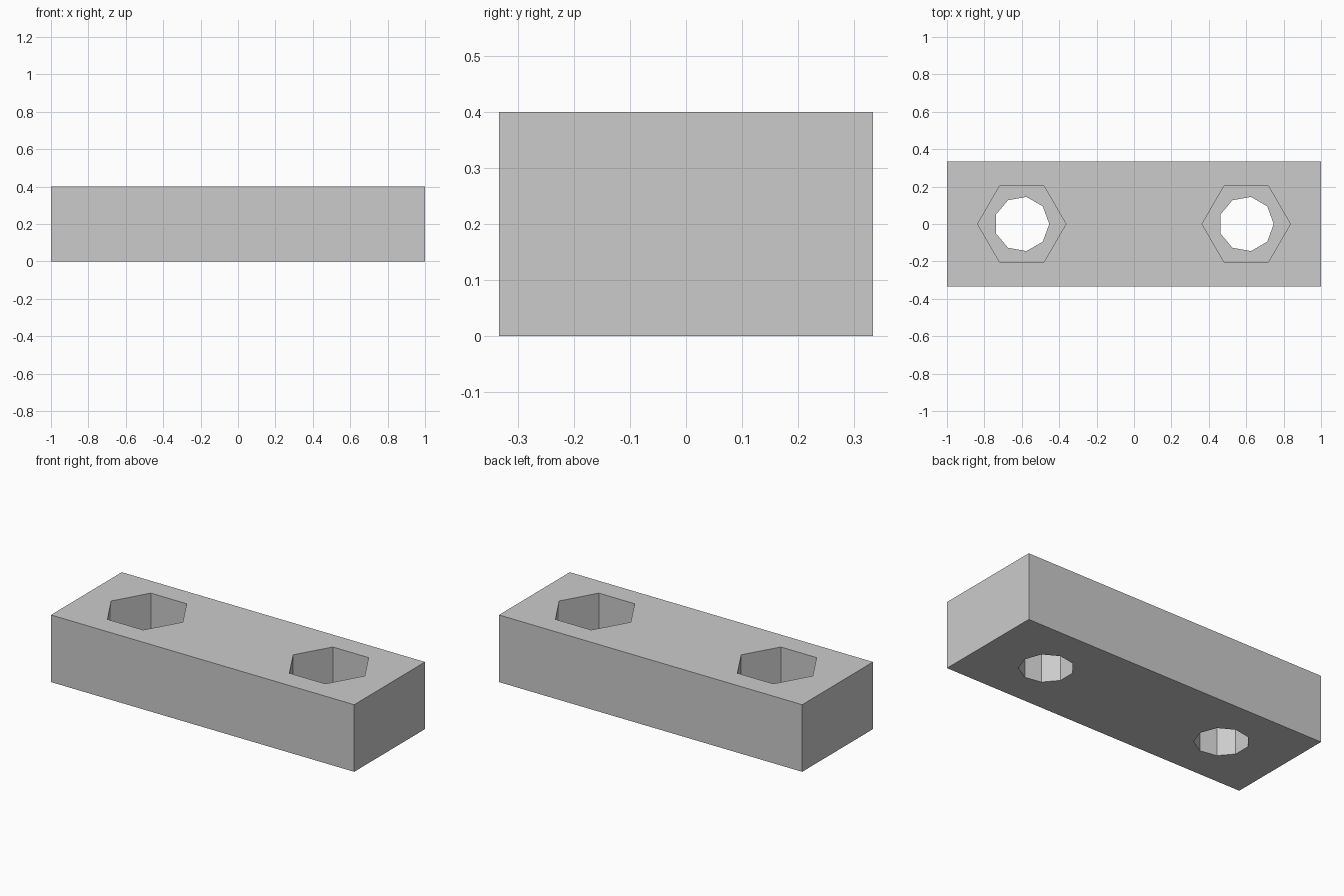
import bpy, bmesh
from math import cos, sin, tau

cube = bpy.data.objects.get("Cube")
if cube:
    bpy.data.objects.remove(cube, do_unlink=True)

LENGTH, WIDTH, HEIGHT = 2.0, 0.667, 0.4
HOLE_X = 0.6
POCKET_FLOOR = 0.177

grey = bpy.data.materials.new("light grey")
grey.use_nodes = True
colour = (0.6, 0.6, 0.6, 1)
grey.diffuse_color = colour
grey.node_tree.nodes["Principled BSDF"].inputs["Base Color"].default_value = colour


def prism(name, outline, bottom, top):
    """Extrude a flat outline straight up into a closed solid."""
    bm = bmesh.new()
    base = bm.faces.new([bm.verts.new((x, y, bottom)) for x, y in outline])
    lifted = bmesh.ops.extrude_face_region(bm, geom=[base], use_keep_orig=True)
    verts = [v for v in lifted["geom"] if isinstance(v, bmesh.types.BMVert)]
    bmesh.ops.translate(bm, verts=verts, vec=(0, 0, top - bottom))
    bmesh.ops.recalc_face_normals(bm, faces=bm.faces)
    mesh = bpy.data.meshes.new(name)
    bm.to_mesh(mesh)
    bm.free()
    mesh.materials.append(grey)
    obj = bpy.data.objects.new(name, mesh)
    bpy.context.collection.objects.link(obj)
    return obj


def polygon(sides, radius, x):
    """Regular polygon with one corner pointing along +x."""
    return [(x + radius * cos(tau * i / sides), radius * sin(tau * i / sides))
            for i in range(sides)]


def cut(target, cutter):
    """Subtract the cutter from the target, then discard it."""
    cutter.hide_render = True
    mod = target.modifiers.new("cut", 'BOOLEAN')
    mod.operation = 'DIFFERENCE'
    mod.solver = 'EXACT'
    mod.object = cutter
    bpy.context.view_layer.objects.active = target
    bpy.ops.object.modifier_apply(modifier=mod.name)
    bpy.data.objects.remove(cutter, do_unlink=True)


# Rectangular block
hx, hy = LENGTH / 2, WIDTH / 2
block = prism("mounting_block", [(-hx, -hy), (hx, -hy), (hx, hy), (-hx, hy)], 0, HEIGHT)

# Hexagonal nut pocket and nine-sided through hole at each end
for x in (-HOLE_X, HOLE_X):
    cut(block, prism("nut_pocket_cutter", polygon(6, 0.236, x), POCKET_FLOOR, HEIGHT + 0.1))
    cut(block, prism("bolt_hole_cutter", polygon(9, 0.147, x), -0.1, HEIGHT + 0.05))
